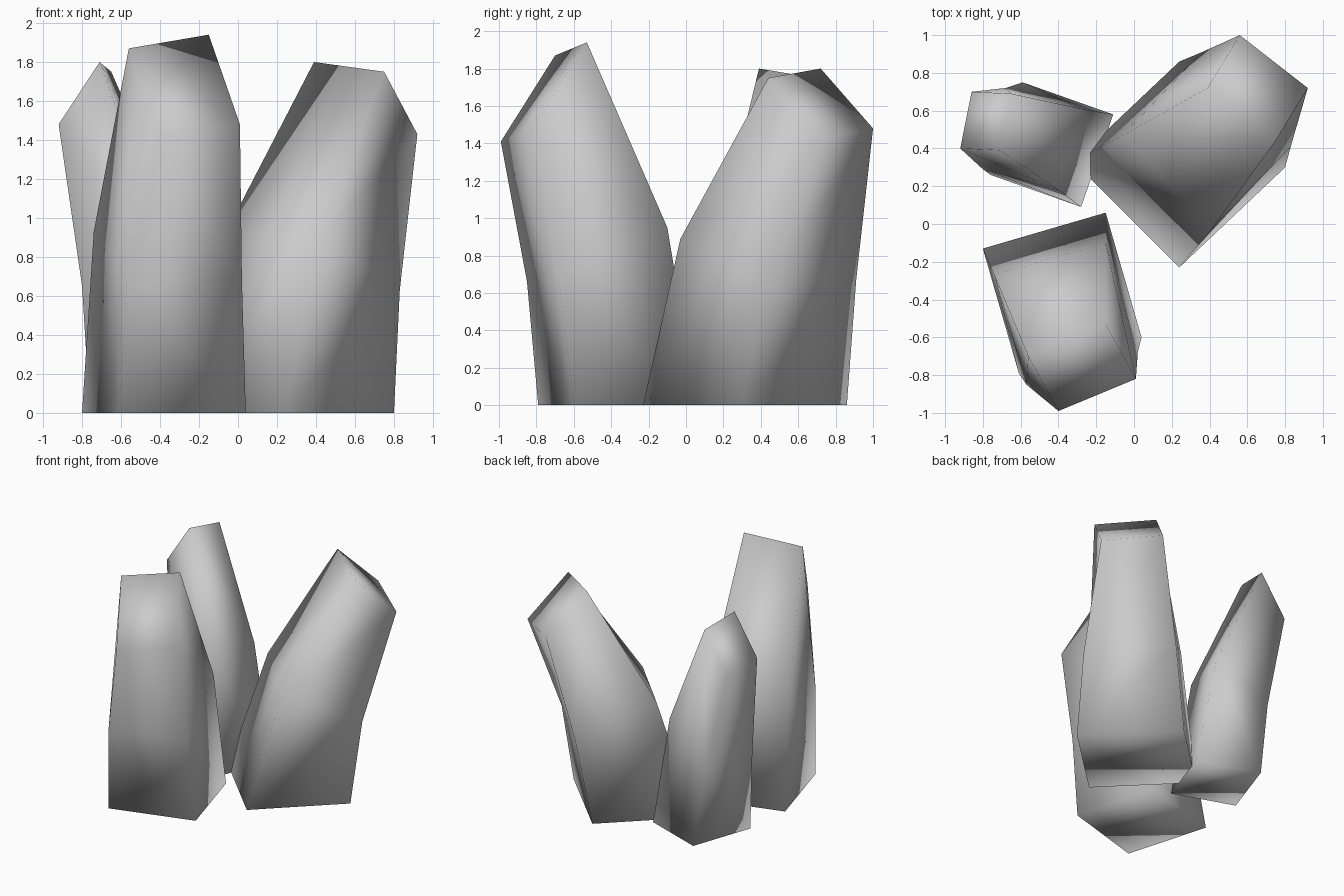
import bpy
import bmesh
from mathutils import Vector

default_cube = bpy.data.objects.get("Cube")
if default_cube:
    bpy.data.objects.remove(default_cube, do_unlink=True)


def make_material(name, color):
    material = bpy.data.materials.new(name)
    material.use_nodes = True
    material.diffuse_color = color
    material.node_tree.nodes["Principled BSDF"].inputs["Base Color"].default_value = color
    return material


def ring(bm, before, corner, after):
    """Four-sided section: the last corner completes the parallelogram."""
    before, corner, after = Vector(before), Vector(corner), Vector(after)
    return [bm.verts.new(p) for p in (before, corner, after, before + after - corner)]


def crystal(name, sections, material):
    """Tapering, leaning shard: base, bend and slanted tip joined by quads."""
    bm = bmesh.new()
    rings = [ring(bm, *section) for section in sections]
    for lower, upper in zip(rings, rings[1:]):
        for i in range(len(lower)):
            j = (i + 1) % len(lower)
            bm.faces.new((lower[i], lower[j], upper[j], upper[i]))
    bm.faces.new(rings[0])
    bm.faces.new(rings[-1])
    bmesh.ops.recalc_face_normals(bm, faces=bm.faces)
    for face in bm.faces:
        face.smooth = True
    mesh = bpy.data.meshes.new(name)
    bm.to_mesh(mesh)
    bm.free()
    mesh.materials.append(material)
    obj = bpy.data.objects.new(name, mesh)
    bpy.context.scene.collection.objects.link(obj)
    return obj


stone = make_material("stone_grey", (0.6, 0.6, 0.6, 1))

# Tall shard leaning to the front
crystal("front_crystal", (
    ((-.8, -.13, 0), (-.15, .06, 0), (.04, -.6, 0)),
    ((-.74, -.27, .93), (-.15, -.1, .95), (.02, -.68, .68)),
    ((-.56, -.7, 1.87), (-.15, -.53, 1.94), (.01, -.82, 1.48)),
), stone)

# Wide shard leaning to the back left
crystal("left_crystal", (
    ((-.32, .33, 0), (.24, -.23, 0), (.8, .3, 0)),
    ((-.06, .47, .93), (.41, -.03, .89), (.83, .41, .63)),
    ((.39, .72, 1.8), (.75, .44, 1.75), (.92, .72, 1.43)),
), stone)

# Narrow shard leaning to the right
crystal("right_crystal", (
    ((-.11, .58, 0), (-.28, .09, 0), (-.76, .26, 0)),
    ((-.28, .61, .9), (-.4, .18, .93), (-.8, .29, .65)),
    ((-.65, .69, 1.75), (-.71, .39, 1.8), (-.92, .4, 1.48)),
), stone)
